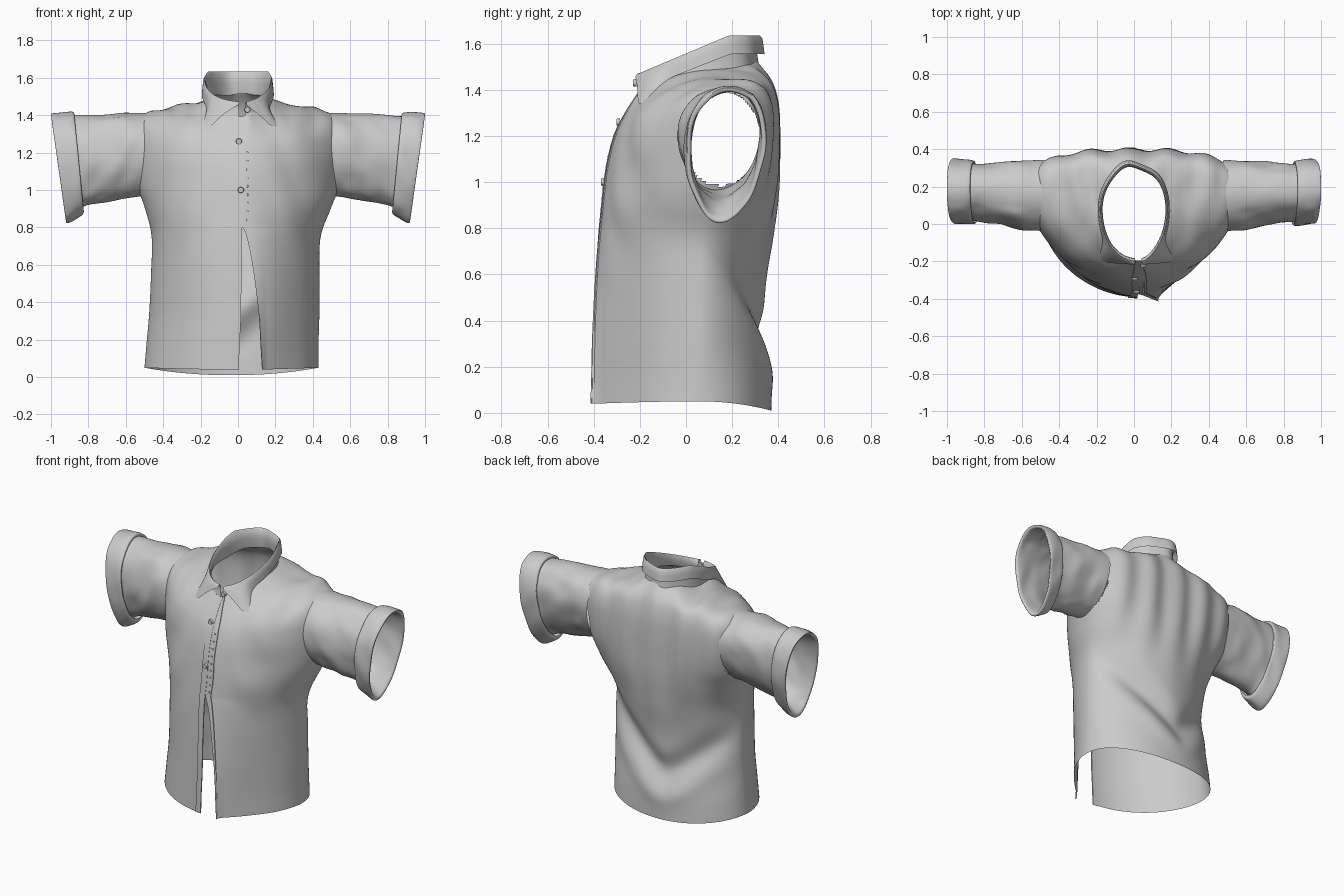
import bpy, bmesh, math
from mathutils import Vector, noise

if "Cube" in bpy.data.objects:
    bpy.data.objects.remove(bpy.data.objects["Cube"])

# Torso loops: z front, z side, z back, centre x, half width, y front, y side, y back, roundness front/back
TORSO = [
    (.04, .05, .01, -.035, .465, -.39, .05, .37, 1.75, 2.1),
    (.16, .17, .14, -.03, .46, -.39, .06, .37, 1.75, 1.95),
    (.33, .34, .31, -.02, .455, -.39, .07, .36, 1.75, 1.75),
    (.55, .55, .53, -.015, .45, -.385, .07, .345, 1.8, 1.75),
    (.75, .75, .75, -.01, .452, -.375, .07, .375, 1.85, 1.9),
    (.91, .91, .94, 0, .50, -.36, .09, .395, 1.85, 2.3),
    (1.04, 1.05, 1.1, 0, .55, -.345, .13, .40, 1.75, 2.7),
    (1.14, 1.22, 1.22, 0, .575, -.325, .16, .40, 1.75, 2.8),
    (1.22, 1.35, 1.32, 0, .555, -.30, .17, .395, 1.75, 2.8),
    (1.28, 1.425, 1.40, 0, .46, -.27, .17, .38, 1.8, 2.7),
    (1.34, 1.455, 1.46, 0, .30, -.235, .15, .355, 1.9, 2.4),
    (1.40, 1.48, 1.52, 0, .175, -.195, .08, .31, 2.0, 2.0)]

# Sleeve rings: x, z centre, half height, y centre, half depth, slant
SLEEVE = [
    (.485, 1.19, .222, .15, .187, -.08),
    (.59, 1.185, .228, .15, .182, -.02),
    (.71, 1.17, .235, .16, .165, .04),
    (.84, 1.155, .242, .165, .152, .10),
    (.94, 1.125, .265, .17, .150, .14),
    (.96, 1.12, .285, .17, .162, .14),
    (.945, 1.12, .293, .17, .172, .14),
    (.86, 1.14, .275, .165, .170, .10),
    (.85, 1.145, .25, .165, .158, .10)]


def sample(table, v):
    """Smooth interpolation between table rows."""
    i = min(int(v), len(table) - 2)
    t = v - i
    g = lambda k: table[max(0, min(len(table) - 1, k))]
    return [.5 * (2 * b + (c - a) * t + (2 * a - 5 * b + 4 * c - d) * t * t
                  + (3 * b - a - 3 * c + d) * t ** 3)
            for a, b, c, d in zip(g(i - 1), g(i), g(i + 1), g(i + 2))]


def power(s, n):
    return math.copysign(abs(s) ** (2 / n), s)


def ramp(x, a, b):
    t = max(0, min(1, (x - a) / (b - a)))
    return t * t * (3 - 2 * t)


def torso_point(a, v):
    zf, zs, zb, cx, hw, yf, ys, yb, nf, nb = sample(TORSO, v)
    s, c = math.sin(a), math.cos(a)
    n = nf if c > 0 else nb
    x = cx + hw * power(s, n)
    y = ys + ((yf - ys) if c > 0 else (yb - ys)) * abs(c) ** (2 / n)
    z = zs + ((zf if c > 0 else zb) - zs) * c * c
    if c < 0:   # V-shaped drape and hanging folds of the back
        h = math.sqrt((x + .08) ** 2 + .003)
        e = z - .27 - .85 * h
        y += c * .05 * math.exp(-(e / .10) ** 2)
        y -= c * .010 * math.exp(-((e + .19) / .08) ** 2) * ramp(z, .02, .2)
        y -= c * .010 * math.sin(x * 30 + 2 * z) * ramp(z, .6, 1.1)
    else:       # soft pulls running from the armpits
        y += .008 * c * math.sin(22 * (abs(x) + .6 * z)) * ramp(abs(x), .08, .3) * ramp(z, .5, .9)
    # small wrinkles over the shoulders
    z += .018 * noise.noise(Vector((x * 11, y * 4, 3))) * ramp(z, 1.2, 1.42)
    # opening of the front below the last button
    d = min(a, 2 * math.pi - a)
    w = max(0, 1 - d / .9) ** 2
    t = max(0, .8 - z) / .8
    if a < math.pi:
        x += w * (.03 + .14 * t ** .6)
        y -= .02 * t * max(0, 1 - d / .3)
    else:
        x += w * (.03 + .01 * t)
    return Vector((x, y, z))


def make(name, rows, closed=False, drop=None):
    """Grid surface from rows of points; drop(centre) removes faces."""
    bm = bmesh.new()
    vs = [[bm.verts.new(p) for p in r] for r in rows]
    n = len(rows[0])
    for r, q in zip(vs, vs[1:]):
        for i in range(n if closed else n - 1):
            j = (i + 1) % n
            f = bm.faces.new((r[i], r[j], q[j], q[i]))
            f.smooth = True
    if drop:
        bad = [f for f in bm.faces if drop(f.calc_center_median())]
        bmesh.ops.delete(bm, geom=bad, context='FACES')
    bmesh.ops.recalc_face_normals(bm, faces=bm.faces)
    me = bpy.data.meshes.new(name)
    bm.to_mesh(me)
    bm.free()
    ob = bpy.data.objects.new(name, me)
    bpy.context.collection.objects.link(ob)
    return ob


TAU = 2 * math.pi
LAST = len(TORSO) - 1

# Torso, with armholes cut out
COLS, ROWS = 220, 120
armhole = lambda p: abs(p.x) > .48 and ((p.y - .15) / .172) ** 2 + ((p.z - 1.19) / .205) ** 2 < 1
make("shirt_body", [[torso_point(TAU * i / COLS, LAST * j / ROWS) for i in range(COLS + 1)]
                    for j in range(ROWS + 1)], drop=armhole)

# Button plackets along both front edges
for name, a0, a1, off in (("placket_right", 0, .11, .005), ("placket_left", TAU - .09, TAU, .007)):
    rows = []
    for j in range(71):
        v = LAST * j / 70
        r = [torso_point(a0 + (a1 - a0) * i / 4, v) + Vector((0, -off, 0)) for i in range(5)]
        back = Vector((0, off, 0))
        rows.append([r[0] + back] + r + [r[-1] + back])
    make(name, rows)

# Sleeves with turned-back cuffs
for side, name in ((1, "sleeve_right"), (-1, "sleeve_left")):
    rows = []
    for j in range(8 * (len(SLEEVE) - 1) + 1):
        x, zc, hz, yc, hy, k = sample(SLEEVE, j / 8)
        ring = []
        for i in range(72):
            t = TAU * i / 72
            s, c = math.sin(t), math.cos(t)
            w = 1 + .07 * ramp(x, .48, .6) * noise.noise(Vector((x * 9 * side, c * 1.8, s * 1.8 + x * 3)))
            dz = hz * s * (1 + (w - 1) * (.4 if abs(s) > .9 else 1))
            ring.append((side * (x + k * dz), yc + hy * c * w * (1 + .16 * s) + .08 * dz, zc + dz))
        rows.append(ring)
    make(name, rows, closed=True)

# Folded collar: inner stand, fold, and pointed outer flap
columns = []
for i in range(121):
    a = .1 + (TAU - .2) * i / 120
    d = min(a, TAU - a)
    p = torso_point(a, LAST)
    mid = Vector((.01, .06, 0))
    r = Vector((p.x, p.y, 0)) - mid
    top = min(1.635, 1.475 + (p.y + .19) * .43)
    b = math.exp(-((d - .62) / .24) ** 2)
    drop = (.08 + .075 * b) * min(1, d / .5)
    spread = 1.1 + .14 * b

    def at(scale, z, out=0):
        q = mid + r * scale
        return Vector((q.x + math.copysign(out, r.x), q.y, z))
    side = .08 if a < math.pi else .05
    columns.append([p, at(.96, (p.z + top) / 2), at(.98, top - .01), at(1.02, top),
                    at(1.06, top - .012 * min(1, d / .45)),
                    at((1.06 + spread) / 2, top - drop * .5, side * .4 * b),
                    at(spread, top - drop, side * b)])
make("collar", columns)


# Buttons and stitch dots down the front
def disc(name, loc, radius, depth):
    bm = bmesh.new()
    bmesh.ops.create_cone(bm, cap_ends=True, segments=16, radius1=radius, radius2=radius * .85, depth=depth)
    me = bpy.data.meshes.new(name)
    bm.to_mesh(me)
    bm.free()
    ob = bpy.data.objects.new(name, me)
    ob.location = loc
    ob.rotation_euler.x = math.pi / 2
    bpy.context.collection.objects.link(ob)


def front_y(z):
    return min((torso_point(.02, LAST * k / 200) for k in range(201)), key=lambda p: abs(p.z - z)).y


for z, x in ((1.43, .05), (1.26, .005), (1.0, .015)):
    disc("button", (x, -.222 if z > 1.4 else front_y(z) - .012, z), .017, .014)
for k in range(9):
    z = .84 + .045 * k
    disc("stitch", (.05, front_y(z) - .005, z), .006, .006)

# Smooth shading with crisp folds
for ob in bpy.context.collection.objects:
    ob.select_set(True)
    bpy.context.view_layer.objects.active = ob
bpy.ops.object.shade_smooth_by_angle(angle=math.radians(50))
